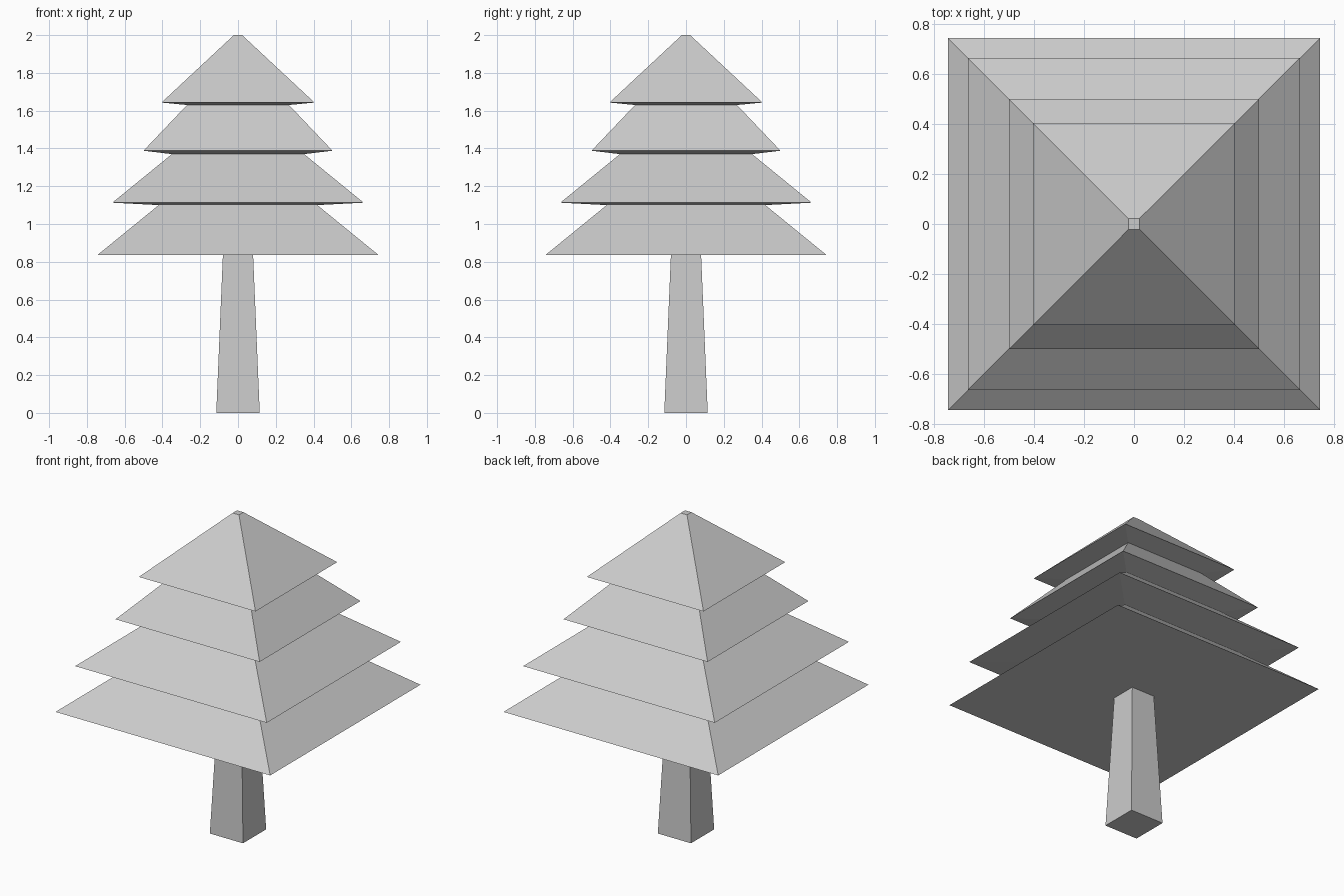
import bpy, bmesh

if "Cube" in bpy.data.objects:
    bpy.data.objects.remove(bpy.data.objects["Cube"])


def square_loft(name, profile, cap_bottom=False, cap_top=False):
    """Skin a stack of square rings given as (half width, height)."""
    bm = bmesh.new()
    rings = [[bm.verts.new((sx * r, sy * r, z))
              for sx, sy in ((-1, -1), (1, -1), (1, 1), (-1, 1))]
             for r, z in profile]
    for low, high in zip(rings, rings[1:]):
        for i in range(4):
            j = (i + 1) % 4
            bm.faces.new((low[i], low[j], high[j], high[i]))
    if cap_bottom:
        bm.faces.new(rings[0][::-1])
    if cap_top:
        bm.faces.new(rings[-1])
    mesh = bpy.data.meshes.new(name)
    bm.to_mesh(mesh)
    bm.free()
    obj = bpy.data.objects.new(name, mesh)
    bpy.context.collection.objects.link(obj)
    return obj


# Tapered trunk
TRUNK_TOP = (0.08, 0.835)
square_loft("trunk", [(0.115, 0.0), TRUNK_TOP], cap_bottom=True)

# Four foliage tiers: outer rim, then the narrow waist above it
tiers = [
    ((0.745, 0.835), (0.42, 1.10)),
    ((0.665, 1.113), (0.35, 1.37)),
    ((0.50, 1.388), (0.27, 1.63)),
    ((0.405, 1.643), (0.022, 2.0)),
]
profile = [TRUNK_TOP] + [ring for tier in tiers for ring in tier]
square_loft("foliage", profile, cap_top=True)
